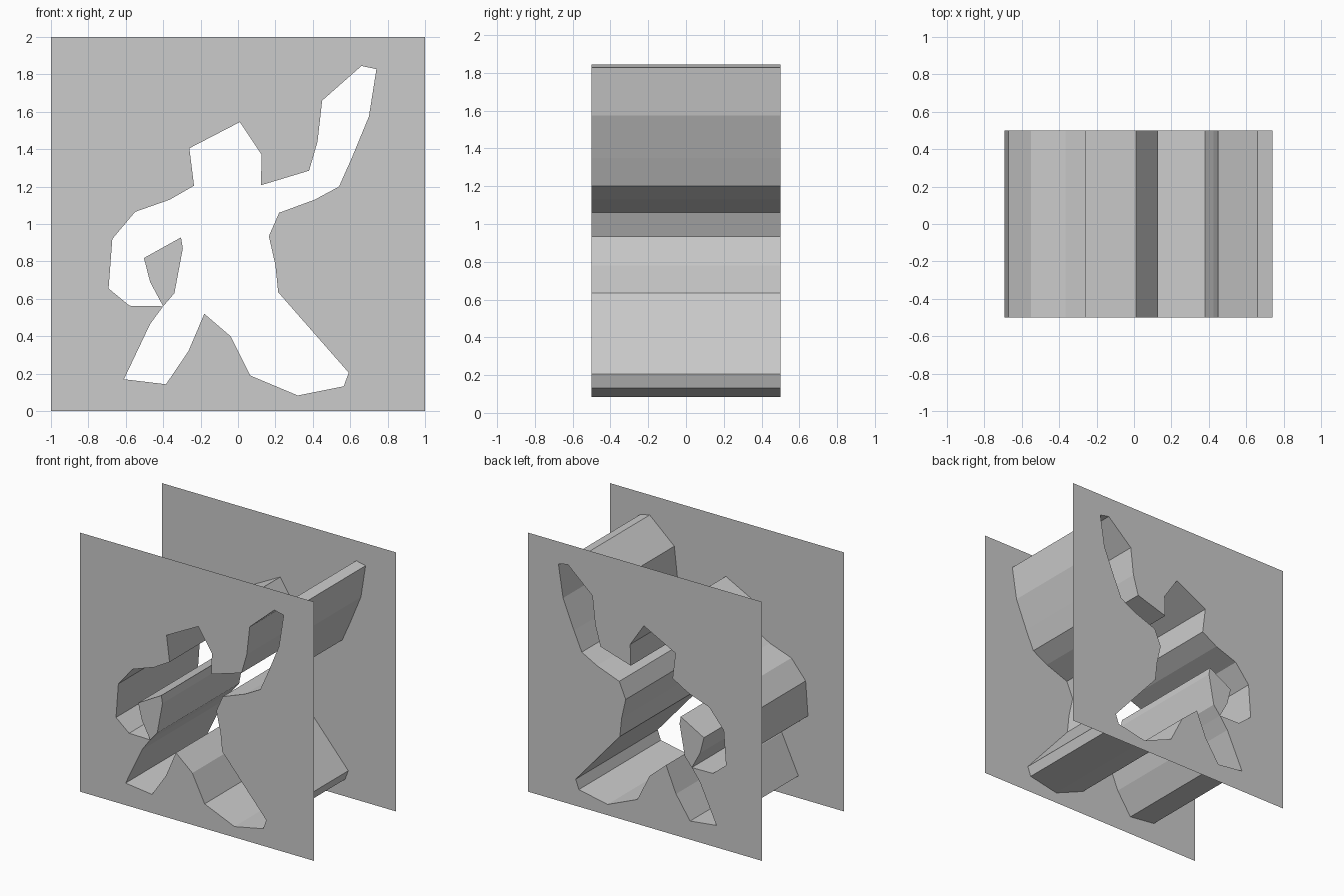
import bpy
import bmesh
from mathutils import Vector
from mathutils.geometry import tessellate_polygon

if "Cube" in bpy.data.objects:
    bpy.data.objects.remove(bpy.data.objects["Cube"])

HALF_DEPTH = 0.5

# Profiles in (x, z)
SQUARE = [(-1, 0), (1, 0), (1, 2), (-1, 2)]
FIGURE = [
    # left leg, crotch, right leg
    (-.40, .56), (-.47, .465), (-.61, .17), (-.385, .143), (-.265, .32),
    (-.18, .52), (-.04, .40), (.065, .19), (.32, .083), (.565, .132),
    (.592, .205), (.215, .635), (.20, .78), (.165, .935), (.22, 1.06),
    # raised arm
    (.41, 1.13), (.54, 1.20), (.607, 1.35), (.70, 1.575), (.74, 1.828),
    (.66, 1.845), (.45, 1.66), (.425, 1.44), (.38, 1.285),
    # head
    (.122, 1.207), (.127, 1.37), (.01, 1.545), (-.26, 1.405), (-.235, 1.205),
    # lowered arm
    (-.365, 1.13), (-.55, 1.065), (-.672, .92), (-.692, .655), (-.58, .563),
]
ARM_GAP = [(-.40, .56), (-.34, .63), (-.295, .87), (-.305, .928),
           (-.503, .818), (-.47, .69)]


def make_object(name, verts, faces):
    mesh = bpy.data.meshes.new(name)
    mesh.from_pydata(verts, [], faces)
    bm = bmesh.new()
    bm.from_mesh(mesh)
    bmesh.ops.recalc_face_normals(bm, faces=bm.faces)
    # merge the fill triangles back into large flat faces
    bmesh.ops.dissolve_limit(bm, angle_limit=0.001, verts=bm.verts,
                             edges=bm.edges)
    bm.to_mesh(mesh)
    bm.free()
    obj = bpy.data.objects.new(name, mesh)
    bpy.context.collection.objects.link(obj)
    return obj


def sheet(name, loops, y):
    """Flat sheet bounded by the first loop; later loops are holes."""
    flat = [[Vector((x, z, 0)) for x, z in loop] for loop in loops]
    faces = [tuple(f) for f in tessellate_polygon(flat)]
    verts = [(x, y, z) for loop in loops for x, z in loop]
    return make_object(name, verts, faces)


def tunnel(name, loop):
    """Straight walls running between the two panels."""
    n = len(loop)
    verts = [(x, y, z) for y in (-HALF_DEPTH, HALF_DEPTH) for x, z in loop]
    faces = [(i, (i + 1) % n, (i + 1) % n + n, i + n) for i in range(n)]
    return make_object(name, verts, faces)


# Square panels with the figure cut out, plus the filled gap under the arm
for side, y in (("front", -HALF_DEPTH), ("back", HALF_DEPTH)):
    sheet(side + "_panel", [SQUARE, FIGURE], y)
    sheet(side + "_arm_gap", [ARM_GAP], y)

# Walls of the cutout and of the arm gap
tunnel("figure_tunnel", FIGURE)
tunnel("arm_gap_walls", ARM_GAP)
